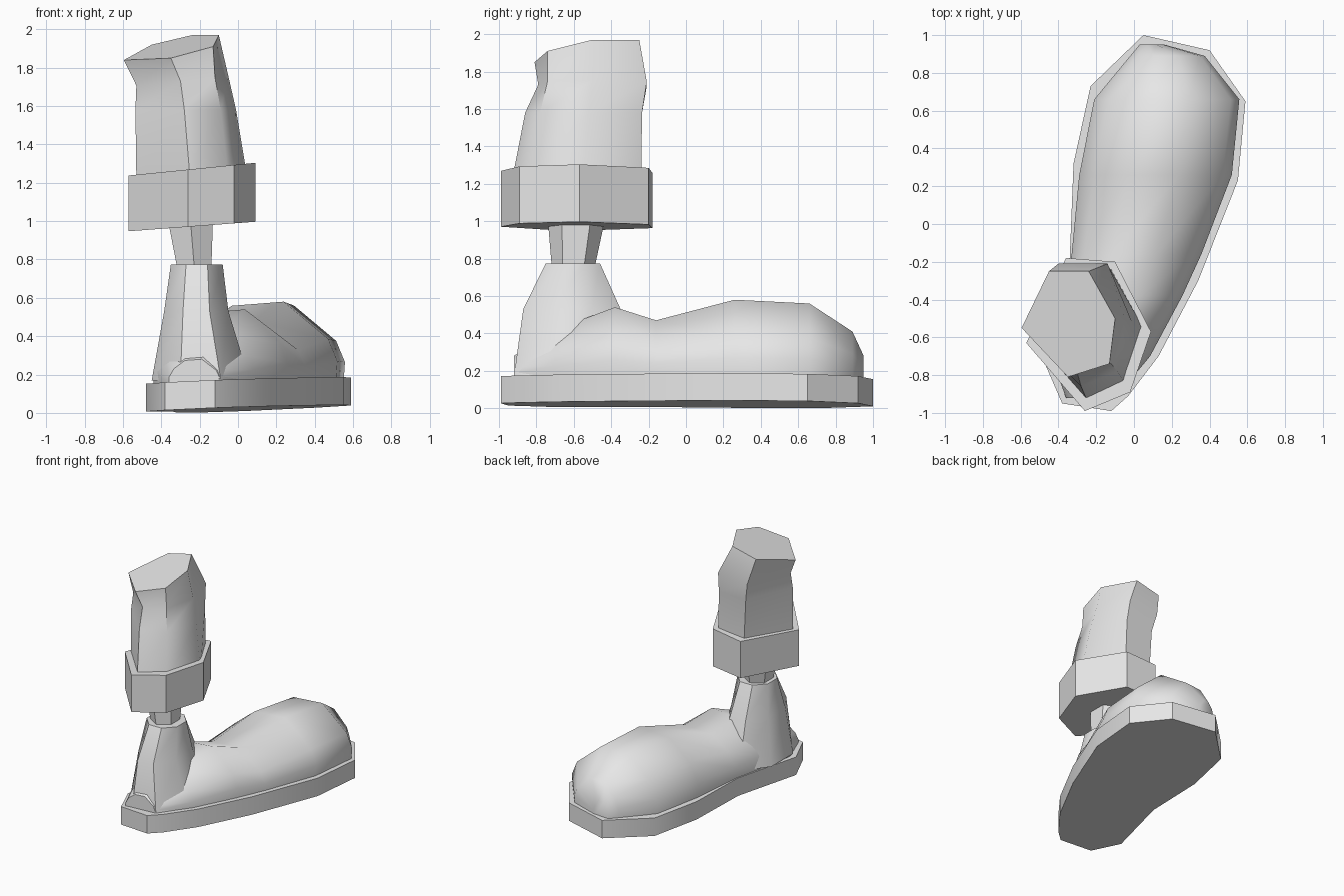
import bpy
import bmesh
import math

cube = bpy.data.objects.get("Cube")
if cube:
    bpy.data.objects.remove(cube, do_unlink=True)

grey = bpy.data.materials.new("plain_grey")
grey.use_nodes = True
grey.diffuse_color = (0.8, 0.8, 0.8, 1)
grey.node_tree.nodes["Principled BSDF"].inputs["Base Color"].default_value = (0.8, 0.8, 0.8, 1)


def loft(name, rings, angle=40):
    """Skin a stack of equal-length point rings and cap both ends."""
    bm = bmesh.new()
    loops = [[bm.verts.new(point) for point in ring] for ring in rings]
    for lower, upper in zip(loops, loops[1:]):
        count = len(lower)
        for i in range(count):
            j = (i + 1) % count
            bm.faces.new((lower[i], lower[j], upper[j], upper[i]))
    bm.faces.new(loops[0][::-1])
    bm.faces.new(loops[-1])
    bmesh.ops.recalc_face_normals(bm, faces=bm.faces[:])
    mesh = bpy.data.meshes.new(name)
    bm.to_mesh(mesh)
    bm.free()
    mesh.materials.append(grey)
    part = bpy.data.objects.new(name, mesh)
    bpy.context.collection.objects.link(part)
    bpy.ops.object.select_all(action="DESELECT")
    part.select_set(True)
    bpy.context.view_layer.objects.active = part
    bpy.ops.object.shade_smooth_by_angle(angle=math.radians(angle))
    return part


def tilted(outline, height, slope_x, slope_y=0.0):
    """Lift a flat outline onto a slightly tilted plane."""
    return [(x, y, height + slope_x * x + slope_y * y) for x, y in outline]


def oval(left, right, back, front, height, sides=8):
    """Polygon ring that fills the given extents."""
    ring = []
    for i in range(sides):
        turn = math.tau * (i + 0.5) / sides
        reach = math.cos(math.pi / sides)
        across = math.cos(turn) / reach
        along = math.sin(turn) / reach
        ring.append(((left + right) / 2 + across * (right - left) / 2,
                     (back + front) / 2 + along * (front - back) / 2, height))
    return ring


# Sole: a slab on a slightly tilted plane
sole_outline = [(.05, 1), (.4, .92), (.59, .65), (.55, .23), (.34, -.3), (.13, -.7),
                (-.03, -.91), (-.12, -.99), (-.38, -.95), (-.48, -.72),
                (-.34, -.18), (-.32, .32), (-.23, .73)]
loft("sole", [tilted(sole_outline, height, .045, -.012) for height in (.02, .165)])

# Foot: one arched section repeated along the shoe
arch = [(0, 0), (0, .28), (.1, .62), (.32, .95), (.66, 1), (.95, .55), (1.01, .28), (1, 0)]
stations = [  # along, left, right, top height
    (-.92, -.36, -.1, .28), (-.7, -.44, .08, .42), (-.38, -.38, .25, .54),
    (-.16, -.33, .35, .47), (.26, -.29, .51, .58), (.66, -.21, .55, .56),
    (.89, -.02, .37, .41), (.95, .03, .16, .28)]
base = .15
loft("foot", [[(left + (right - left) * u, along, base + (top - base) * h) for u, h in arch]
              for along, left, right, top in stations], 50)

# Ankle: column rising from the heel
loft("ankle", [oval(-.45, .06, -.92, -.25, .17),
               oval(-.385, -.05, -.87, -.35, .53),
               oval(-.35, -.08, -.75, -.46, .775)])

# Narrow post between ankle and cuff
loft("leg_post", [oval(-.31, -.14, -.7, -.51, .72, 6), oval(-.37, -.13, -.72, -.45, 1.03, 6)])

# Cuff: tilted six-sided band
cuff_outline = [(-.57, -.63), (-.26, -.99), (-.02, -.89), (.09, -.57), (-.1, -.2), (-.36, -.18)]
loft("cuff", [tilted(cuff_outline, .99, .075), tilted(cuff_outline, 1.295, .1)])

# Shin: six-sided column that narrows, then flares to a slanted rim
shin_low = [(-.53, -.61), (-.25, -.93), (-.05, -.84), (.05, -.55), (-.12, -.24), (-.35, -.24)]
shin_mid = [(-.535, -.6), (-.28, -.86), (-.09, -.78), (-.01, -.52), (-.13, -.235), (-.37, -.235)]
shin_neck = [(-.53, -.58), (-.3, -.79), (-.12, -.74), (-.05, -.5), (-.14, -.21), (-.4, -.21)]
rim = [(-.595, -.55, 1.84), (-.35, -.81, 1.85), (-.13, -.74, 1.91),
       (-.1, -.5, 1.97), (-.24, -.25, 1.97), (-.45, -.25, 1.92)]
loft("shin", [tilted(shin_low, 1.22, 0), tilted(shin_mid, 1.58, 0),
              tilted(shin_neck, 1.76, .1), rim], 50)
